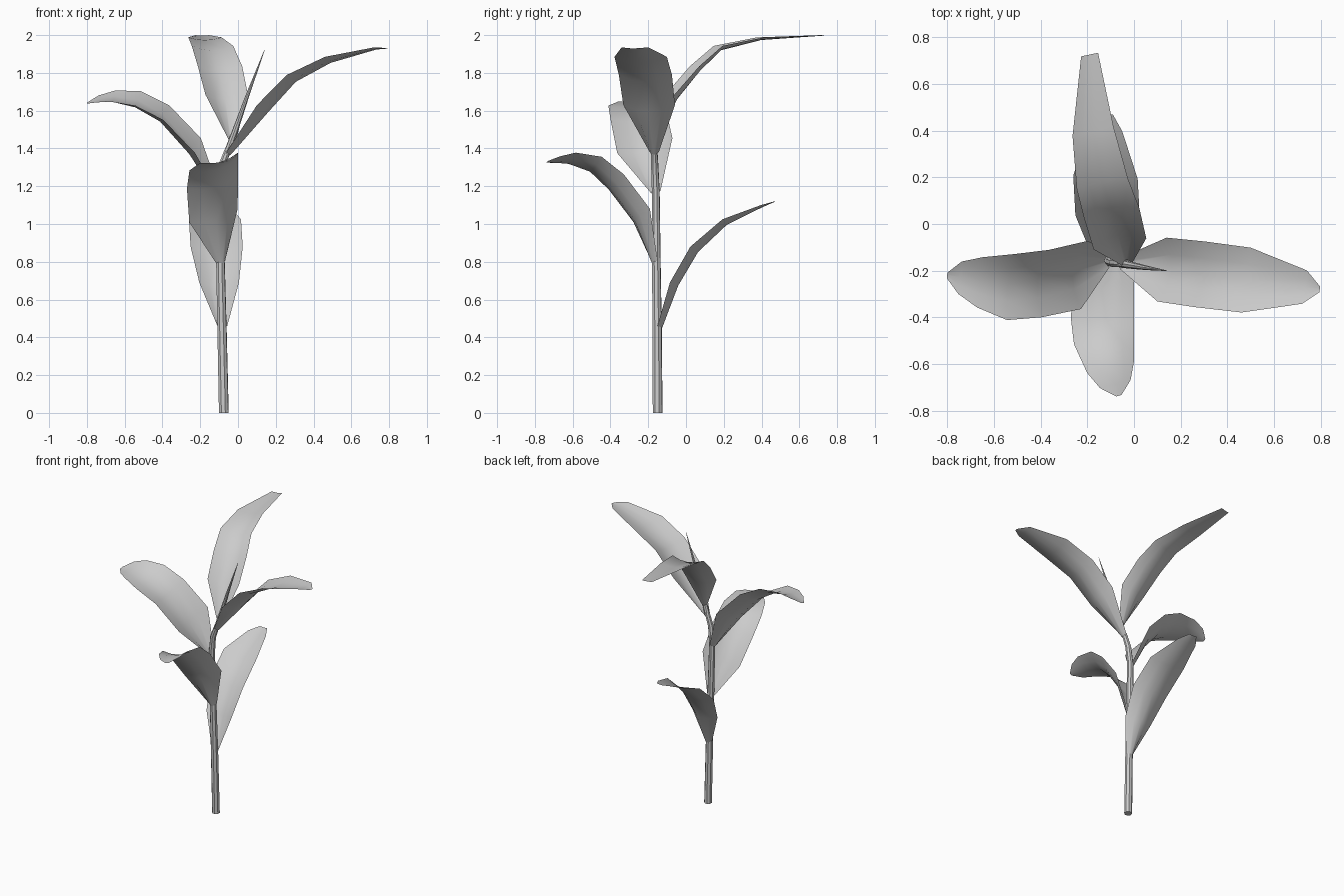
import bpy, bmesh
from mathutils import Vector


def tube(name, points, radius):
    """Eight-sided tapering tube; points are (x, y, z, relative radius)."""
    curve = bpy.data.curves.new(name, 'CURVE')
    curve.dimensions = '3D'
    curve.bevel_depth = radius
    curve.bevel_resolution = 2
    curve.use_fill_caps = True
    spline = curve.splines.new('POLY')
    spline.points.add(len(points) - 1)
    for p, (x, y, z, r) in zip(spline.points, points):
        p.co = (x, y, z, 1)
        p.radius = r
    obj = bpy.data.objects.new(name, curve)
    bpy.context.collection.objects.link(obj)
    bpy.ops.object.select_all(action='DESELECT')
    obj.select_set(True)
    bpy.context.view_layer.objects.active = obj
    bpy.ops.object.convert(target='MESH')
    bpy.ops.object.shade_smooth_by_angle()


def leaf(name, side, spine):
    """Trough-shaped blade; spine is (x, y, z, half width), side points across."""
    side = Vector(side).normalized()
    pts = [Vector(s[:3]) for s in spine]
    last = len(pts) - 1
    bm = bmesh.new()
    rows = []
    for i, p in enumerate(pts):
        w = spine[i][3]
        tangent = pts[min(i + 1, last)] - pts[max(i - 1, 0)]
        down = side.cross(tangent).normalized()
        if down.z > 0:
            down.negate()
        # wraps the stem at the base, flattens towards the tip
        sag = w * (1.0 if i == 0 else 0.4 * (1 - i / last) + 0.08)
        rows.append([bm.verts.new(p + side * w * t + down * sag * (1 - t * t))
                     for t in (-1, -0.5, 0, 0.5, 1)])
    for a, b in zip(rows, rows[1:]):
        for j in range(4):
            bm.faces.new((a[j], a[j + 1], b[j + 1], b[j]))
    bmesh.ops.recalc_face_normals(bm, faces=bm.faces)
    mesh = bpy.data.meshes.new(name)
    bm.to_mesh(mesh)
    bm.free()
    mesh.shade_smooth()
    bpy.context.collection.objects.link(bpy.data.objects.new(name, mesh))


# Stalk and the rolled young shoot on top
tube("stem", [(-0.075, -0.15, 0, 1), (-0.085, -0.153, 0.46, 0.95),
              (-0.093, -0.157, 0.8, 0.88), (-0.102, -0.16, 1.17, 0.8),
              (-0.088, -0.165, 1.3, 0.75), (-0.055, -0.168, 1.39, 0.65)], 0.027)
tube("young_shoot", [(-0.06, -0.168, 1.37, 0.9), (-0.02, -0.175, 1.48, 0.8),
                     (0.05, -0.187, 1.68, 0.5), (0.14, -0.2, 1.92, 0.06)], 0.02)

# Leaves, from lowest to highest
leaf("lower_back_leaf", (1, -0.05, 0),
     [(-0.083, -0.15, 0.46, 0.026), (-0.1, -0.08, 0.69, 0.105),
      (-0.113, 0.03, 0.88, 0.138), (-0.122, 0.2, 1.025, 0.138),
      (-0.125, 0.40, 1.1, 0.075), (-0.12, 0.47, 1.12, 0.03)])
leaf("lower_front_leaf", (0.94, 0.25, 0.26),
     [(-0.092, -0.157, 0.8, 0.026), (-0.13, -0.225, 1.045, 0.137),
      (-0.135, -0.365, 1.225, 0.145), (-0.128, -0.48, 1.32, 0.138),
      (-0.10, -0.61, 1.35, 0.108), (-0.08, -0.685, 1.34, 0.07),
      (-0.065, -0.735, 1.33, 0.012)])
leaf("left_leaf", (0.1, 0.96, 0.26),
     [(-0.102, -0.16, 1.17, 0.026), (-0.212, -0.218, 1.415, 0.152),
      (-0.38, -0.255, 1.59, 0.15), (-0.528, -0.27, 1.665, 0.147),
      (-0.66, -0.25, 1.678, 0.112), (-0.745, -0.23, 1.662, 0.072),
      (-0.8, -0.22, 1.64, 0.012)])
leaf("right_leaf", (0.14, 0.99, 0),
     [(-0.058, -0.168, 1.38, 0.024), (0.12, -0.195, 1.63, 0.138),
      (0.28, -0.215, 1.79, 0.142), (0.48, -0.24, 1.885, 0.14),
      (0.73, -0.27, 1.935, 0.072), (0.795, -0.28, 1.93, 0.012)])
leaf("upper_back_leaf", (0.95, 0.2, 0),
     [(-0.03, -0.173, 1.45, 0.022), (-0.06, -0.085, 1.685, 0.115),
      (-0.095, 0.045, 1.835, 0.12), (-0.135, 0.17, 1.943, 0.112),
      (-0.175, 0.395, 1.988, 0.09), (-0.19, 0.725, 2.0, 0.037)])
